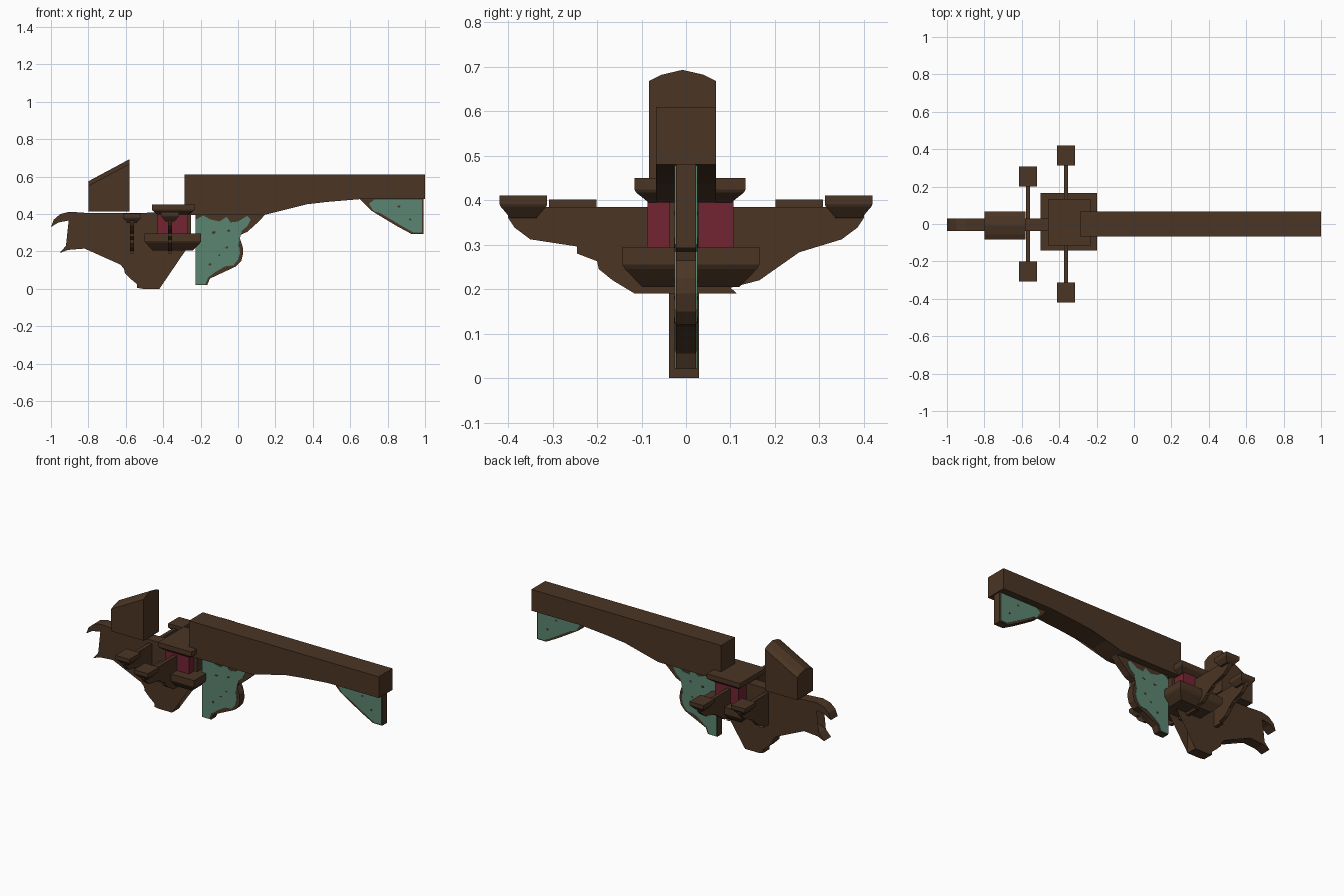
import bpy, bmesh


def material(name, rgb):
    m = bpy.data.materials.new(name)
    m.diffuse_color = (*rgb, 1)
    return m


BROWN = material("dark wood", (0.070, 0.036, 0.018))
TEAL = material("faded green paint", (0.105, 0.235, 0.165))
RED = material("dark red paint", (0.17, 0.018, 0.032))


def finish(name, bm, mat):
    bmesh.ops.recalc_face_normals(bm, faces=bm.faces)
    me = bpy.data.meshes.new(name)
    bm.to_mesh(me)
    bm.free()
    me.materials.append(mat)
    ob = bpy.data.objects.new(name, me)
    bpy.context.collection.objects.link(ob)
    return ob


def prism(name, pts, lo, hi, mat=BROWN, axis="Y"):
    """Extrude a profile: (x, z) along Y or (y, z) along X."""
    bm = bmesh.new()
    place = (lambda a, b, d: (a, d, b)) if axis == "Y" else (lambda a, b, d: (d, a, b))
    r0 = [bm.verts.new(place(a, b, lo)) for a, b in pts]
    r1 = [bm.verts.new(place(a, b, hi)) for a, b in pts]
    n = len(pts)
    for i in range(n):
        j = (i + 1) % n
        bm.faces.new((r0[i], r0[j], r1[j], r1[i]))
    caps = [bm.faces.new(r0), bm.faces.new(r1)]
    bmesh.ops.triangulate(bm, faces=caps)
    return finish(name, bm, mat)


def block(name, x0, x1, y0, y1, levels, mat=BROWN):
    """Bearing block: rectangles stacked as (z, inset)."""
    bm = bmesh.new()
    rings = []
    for z, i in levels:
        rings.append([bm.verts.new(p) for p in ((x0 + i, y0 + i, z), (x1 - i, y0 + i, z),
                                                (x1 - i, y1 - i, z), (x0 + i, y1 - i, z))])
    for a, b in zip(rings, rings[1:]):
        for k in range(4):
            bm.faces.new((a[k], a[(k + 1) % 4], b[(k + 1) % 4], b[k]))
    bm.faces.new(rings[0])
    bm.faces.new(rings[-1])
    return finish(name, bm, mat)


# Long roof beam with an arched underside
prism("beam", [(-0.285, 0.61), (1.0, 0.61), (1.0, 0.48), (0.66, 0.48), (0.48, 0.465),
               (0.32, 0.453), (0.24, 0.437), (0.19, 0.415), (0.14, 0.395), (-0.285, 0.395)],
      -0.067, 0.067)

# Two-beaked bracket head
prism("beaked_head", [(-0.25, 0.40), (-0.42, 0.407), (-0.80, 0.405), (-0.90, 0.412),
                      (-0.95, 0.40), (-0.985, 0.37), (-1.0, 0.33), (-0.96, 0.355),
                      (-0.91, 0.37), (-0.85, 0.375), (-0.78, 0.36), (-0.71, 0.325),
                      (-0.66, 0.288), (-0.63, 0.278), (-0.63, 0.25), (-0.80, 0.25),
                      (-0.87, 0.247), (-0.92, 0.23), (-0.955, 0.19), (-0.91, 0.208),
                      (-0.82, 0.215), (-0.75, 0.195), (-0.68, 0.155), (-0.63, 0.13),
                      (-0.612, 0.12), (-0.605, 0.085), (-0.57, 0.05), (-0.54, 0.035),
                      (-0.54, 0.005), (-0.51, 0.0), (-0.42, 0.0), (-0.42, 0.21), (-0.25, 0.25)],
      -0.038, 0.029)

# Sloped wedge block with a crowned top
wedge = prism("wedge_block", [(-0.083, 0.414), (0.067, 0.414), (0.067, 0.668), (0.04, 0.682),
                              (-0.008, 0.693), (-0.055, 0.682), (-0.083, 0.668)],
              -0.80, -0.58, axis="X")
for v in wedge.data.vertices:
    if v.co.x < -0.7 and v.co.z > 0.5:
        v.co.z -= 0.118

# Bearing blocks and the painted core between them
block("lower_block", -0.50, -0.197, -0.143, 0.165,
      [(0.205, 0.045), (0.22, 0.03), (0.245, 0.006), (0.255, 0), (0.295, 0)])
block("upper_block", -0.46, -0.233, -0.116, 0.134,
      [(0.395, 0.032), (0.417, 0.004), (0.424, 0), (0.45, 0)])
block("red_core", -0.43, -0.27, -0.087, 0.107, [(0.29, 0), (0.40, 0)], RED)

# Cross arms with end blocks
half = [(0.40, 0.385), (0.40, 0.36), (0.385, 0.338), (0.35, 0.312), (0.245, 0.296),
        (0.245, 0.28), (0.20, 0.263), (0.196, 0.245), (0.165, 0.22), (0.10, 0.203),
        (0.115, 0.19), (0.07, 0.19)]
for tag, x, reach, s, top in (("inner", -0.364, 0.419, 1.0, 0.411),
                              ("outer", -0.567, 0.308, 0.74, 0.402)):
    right = [(y * s, z) for y, z in half]
    prism(tag + "_cross_arm", right + [(-y, z) for y, z in reversed(right)],
          x - 0.011, x + 0.011, axis="X")
    for side in (-1, 1):
        y0, y1 = sorted((side * reach, side * (reach - 0.107)))
        block(tag + "_end_block", x - 0.048, x + 0.048, y0, y1,
              [(top - 0.051, 0.024), (top - 0.025, 0.002), (top - 0.02, 0), (top, 0)])

# Carved brackets under the beam, painted on both faces
Y0, Y1, T = -0.023, 0.023, 0.003
prism("curl_bracket", [(-0.228, 0.02), (-0.165, 0.02), (-0.15, 0.055), (-0.11, 0.085),
                       (-0.06, 0.115), (-0.01, 0.12), (0.018, 0.15), (0.028, 0.19),
                       (0.025, 0.225), (0.0, 0.265), (0.005, 0.285), (0.05, 0.305),
                       (0.08, 0.335), (0.12, 0.368), (0.145, 0.398), (-0.228, 0.398)], Y0, Y1)
prism("end_bracket", [(0.65, 0.482), (0.69, 0.45), (0.71, 0.42), (0.75, 0.395), (0.80, 0.372),
                      (0.85, 0.335), (0.90, 0.308), (0.93, 0.292), (0.992, 0.292),
                      (0.992, 0.482)], Y0, Y1)
curl_paint = [(-0.226, 0.022), (-0.175, 0.022), (-0.16, 0.06), (-0.12, 0.09), (-0.07, 0.12),
              (-0.025, 0.125), (0.0, 0.155), (0.01, 0.19), (0.007, 0.22), (-0.018, 0.255),
              (-0.03, 0.285), (0.02, 0.31), (0.05, 0.335), (0.068, 0.37), (0.05, 0.39),
              (0.0, 0.36), (-0.04, 0.355), (-0.06, 0.385), (-0.10, 0.36), (-0.15, 0.372),
              (-0.185, 0.392), (-0.226, 0.37)]
end_paint = [(0.985, 0.30), (0.94, 0.30), (0.90, 0.322), (0.86, 0.345), (0.81, 0.378),
             (0.76, 0.405), (0.725, 0.415), (0.74, 0.435), (0.70, 0.455), (0.73, 0.478),
             (0.985, 0.478)]
# Worn spots in the paint as thin wooden plates
spots = [(-0.13, 0.30, 0.012), (-0.06, 0.22, 0.009), (-0.15, 0.13, 0.010), (-0.05, 0.31, 0.010),
         (-0.10, 0.18, 0.007), (0.86, 0.44, 0.010), (0.92, 0.37, 0.008)]
for face, lo, hi in (("front", Y0 - T, Y0 + 0.001), ("back", Y1 - 0.001, Y1 + T)):
    prism("curl_paint_" + face, curl_paint, lo, hi, TEAL)
    prism("end_paint_" + face, end_paint, lo, hi, TEAL)
    for x, z, r in spots:
        prism("worn_spot", [(x - r, z - r * .3), (x + r * .4, z - r * .6), (x + r, z + r * .5),
                            (x - r * .3, z + r * .7)], lo - 0.001, hi + 0.001)
